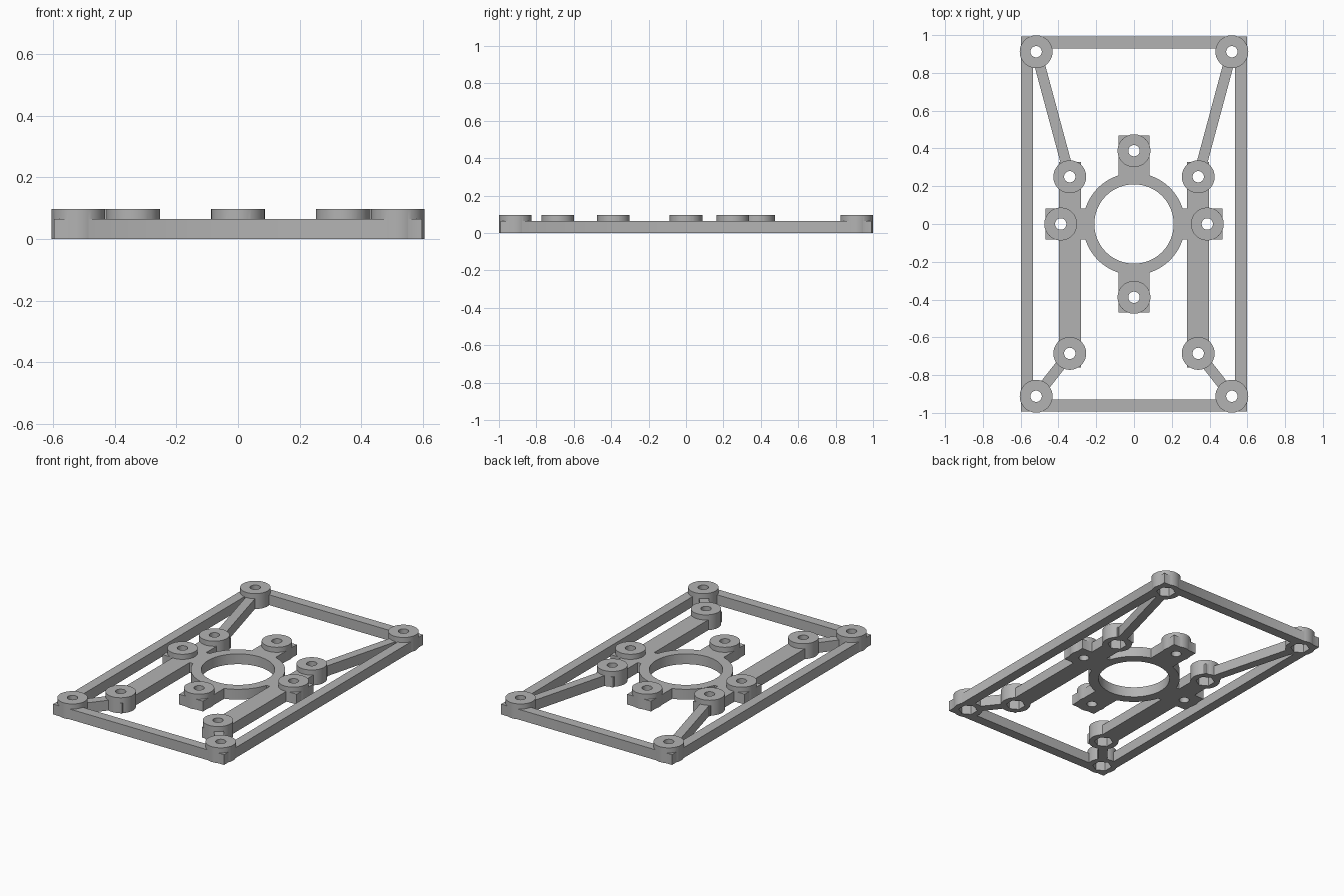
import bpy, bmesh, math
from mathutils import Matrix, Vector

if "Cube" in bpy.data.objects:
    bpy.data.objects.remove(bpy.data.objects["Cube"], do_unlink=True)

PLATE, BOSS_TOP, BOSS_R = 0.065, 0.097, 0.087
HOLE_R, NUT_R, NUT_DEPTH = 0.03, 0.056, 0.06

grey = bpy.data.materials.new("plain grey")
grey.use_nodes = True
colour = (0.45, 0.45, 0.45, 1)
grey.diffuse_color = colour
grey.node_tree.nodes["Principled BSDF"].inputs["Base Color"].default_value = colour


def finish(name, bm):
    mesh = bpy.data.meshes.new(name)
    bm.to_mesh(mesh)
    bm.free()
    mesh.materials.append(grey)
    ob = bpy.data.objects.new(name, mesh)
    bpy.context.scene.collection.objects.link(ob)
    return ob


def box(name, x0, x1, y0, y1, z0=0, z1=PLATE):
    bm = bmesh.new()
    size = Matrix.Diagonal((x1 - x0, y1 - y0, z1 - z0, 1))
    place = Matrix.Translation(((x0 + x1) / 2, (y0 + y1) / 2, (z0 + z1) / 2))
    bmesh.ops.create_cube(bm, size=1, matrix=place @ size)
    return finish(name, bm)


def cylinder(name, x, y, r, z0, z1, sides=48):
    bm = bmesh.new()
    bmesh.ops.create_cone(bm, cap_ends=True, segments=sides, radius1=r, radius2=r,
                          depth=z1 - z0, matrix=Matrix.Translation((x, y, (z0 + z1) / 2)))
    return finish(name, bm)


def strut(name, a, b, width=0.056):
    a, b = Vector(a), Vector(b)
    d = b - a
    mid = (a + b) / 2
    bm = bmesh.new()
    bmesh.ops.create_cube(bm, size=1, matrix=Matrix.Translation((mid.x, mid.y, PLATE / 2))
                          @ Matrix.Rotation(math.atan2(d.y, d.x), 4, "Z")
                          @ Matrix.Diagonal((d.length, width, PLATE, 1)))
    return finish(name, bm)


def combine(body, parts, operation):
    for part in parts:
        part.hide_render = True
        mod = body.modifiers.new("bool", "BOOLEAN")
        mod.operation, mod.solver, mod.object = operation, "EXACT", part
        bpy.context.view_layer.objects.active = body
        bpy.ops.object.modifier_apply(modifier=mod.name)
        bpy.data.objects.remove(part, do_unlink=True)


# Rectangular outer frame
FX, FY, BAR = 0.597, 0.992, 0.062
body = box("mounting_plate", -FX, FX, -FY, FY)
combine(body, [box("frame_opening", BAR - FX, FX - BAR, BAR - FY, FY - BAR, -0.1, 0.2)],
        "DIFFERENCE")

# Central ring, its four pads, side rails and diagonal struts
parts = [cylinder("ring", 0, 0, 0.27, 0, PLATE, 96)]
pad_bosses = [(0, 0.388), (0, -0.388), (0.388, 0), (-0.388, 0)]
nut_bosses = []
PAD_END, PAD_W = 0.468, 0.083
parts += [box("pad_long", -PAD_W, PAD_W, -PAD_END, PAD_END),
          box("pad_wide", -PAD_END, PAD_END, -PAD_W, PAD_W)]
for s in (-1, 1):
    inner, outer = sorted((s * 0.28, s * 0.397))
    parts.append(box("rail", inner, outer, -0.76, 0.328))
    for corner_y, rail_y in ((0.912, 0.25), (-0.912, -0.685)):
        corner, rail = (s * 0.518, corner_y), (s * 0.34, rail_y)
        parts.append(strut("strut", corner, rail))
        nut_bosses += [corner, rail]

# Raised round bosses
parts += [cylinder("boss", x, y, BOSS_R, 0, BOSS_TOP) for x, y in pad_bosses + nut_bosses]
combine(body, parts, "UNION")

# Centre opening, screw holes and hexagonal nut pockets underneath
cuts = [cylinder("centre_hole", 0, 0, 0.21, -0.1, 0.2, 96)]
cuts += [cylinder("screw_hole", x, y, HOLE_R, -0.1, 0.2, 32) for x, y in pad_bosses + nut_bosses]
cuts += [cylinder("nut_pocket", x, y, NUT_R, -0.1, NUT_DEPTH, 6) for x, y in nut_bosses]
combine(body, cuts, "DIFFERENCE")

# One colour, smooth curved walls with sharp rims
body.data.materials.clear()
body.data.materials.append(grey)
for poly in body.data.polygons:
    poly.material_index = 0
bpy.ops.object.select_all(action="DESELECT")
body.select_set(True)
bpy.context.view_layer.objects.active = body
bpy.ops.object.shade_smooth_by_angle(angle=math.radians(30))
